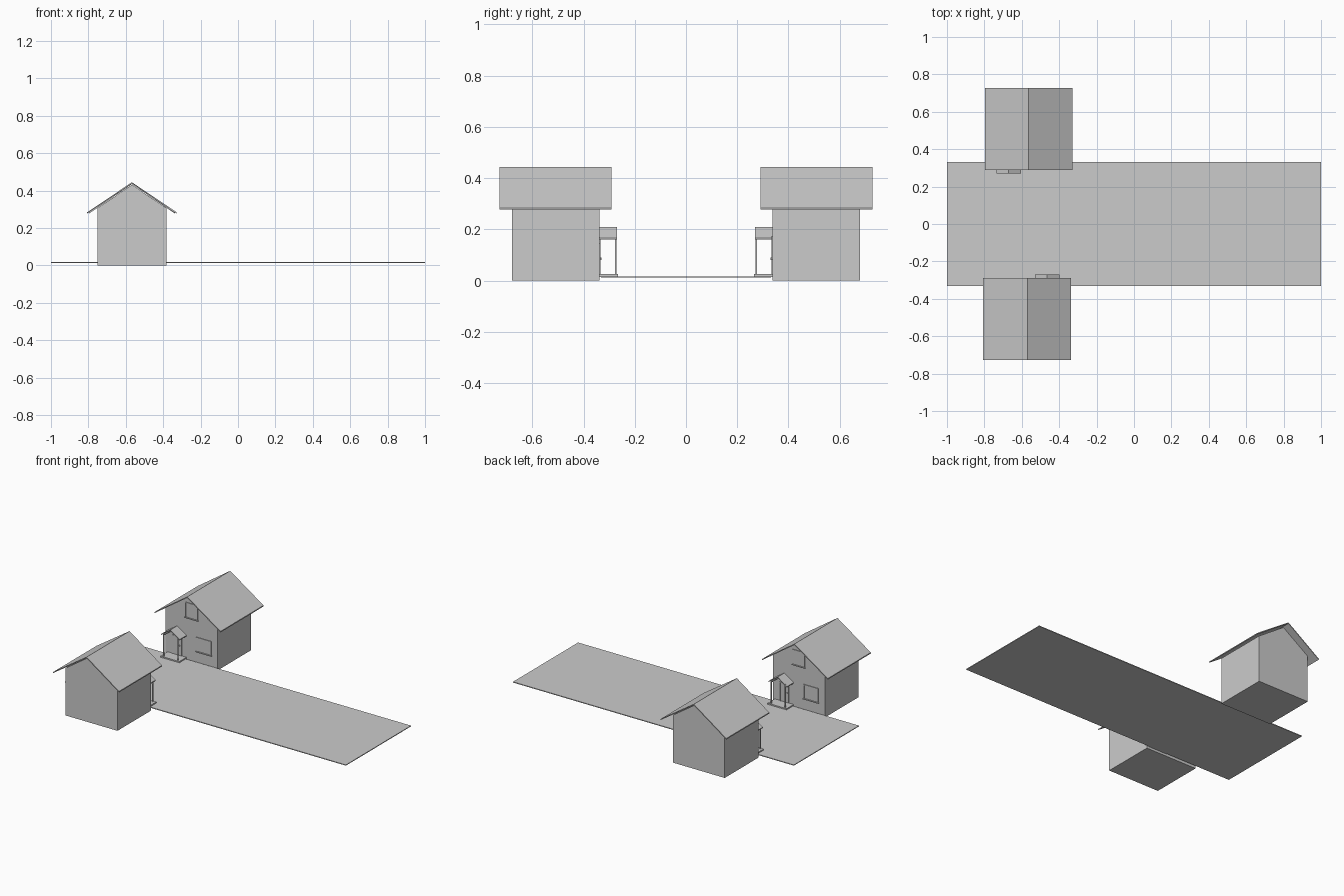
import bpy
import math

if "Cube" in bpy.data.objects:
    bpy.data.objects.remove(bpy.data.objects["Cube"])

parts = []


def mesh_object(name, verts, faces):
    me = bpy.data.meshes.new(name)
    me.from_pydata(verts, [], faces)
    ob = bpy.data.objects.new(name, me)
    bpy.context.collection.objects.link(ob)
    parts.append(ob)
    return ob


def prism(name, profile, y0, y1):
    """Extrude an x-z profile (counter-clockwise seen from -y) along y."""
    n = len(profile)
    verts = [(x, y, z) for y in (y0, y1) for x, z in profile]
    faces = [tuple(range(n)), tuple(range(2 * n - 1, n - 1, -1))]
    faces += [(i, i + n, (i + 1) % n + n, (i + 1) % n) for i in range(n)]
    return mesh_object(name, verts, faces)


def box(name, x0, x1, y0, y1, z0, z1):
    return prism(name, [(x0, z0), (x1, z0), (x1, z1), (x0, z1)], y0, y1)


def gable_roof(name, left, mid, right, eave, ridge, t, y0, y1):
    """Thin folded sheet with a chevron section."""
    profile = [(left, eave - t), (mid, ridge - t), (right, eave - t),
               (right, eave), (mid, ridge), (left, eave)]
    n = 6
    verts = [(x, y, z) for y in (y0, y1) for x, z in profile]
    faces = [(0, 1, 4, 5), (1, 2, 3, 4), (11, 10, 7, 6), (10, 9, 8, 7)]
    faces += [(i, i + n, (i + 1) % n + n, (i + 1) % n) for i in range(n)]
    return mesh_object(name, verts, faces)


def window(name, x, w, z0, z1):
    """Pane, four frame bars and a sill."""
    b = 0.005
    box(name + "_pane", x - w, x + w, WALL - 0.001, WALL + 0.002, z0, z1)
    for s in (-1, 1):
        box(name + "_side", x + s * w - b / 2, x + s * w + b / 2,
            WALL - 0.004, WALL + 0.002, z0, z1)
    box(name + "_head", x - w - b / 2, x + w + b / 2, WALL - 0.004, WALL + 0.002, z1, z1 + b)
    box(name + "_sill", x - w - 0.006, x + w + 0.006, WALL - 0.008, WALL + 0.002, z0 - b, z0)


WALL = 0.338      # y of the facade
CENTRE = -0.567   # x of both houses
PX = -0.103       # porch centre, relative to the house

# House body and main roof
prism("house_walls", [(-0.185, 0), (0.185, 0), (0.185, 0.305), (0, 0.431), (-0.185, 0.305)],
      WALL, 0.68)
gable_roof("main_roof", -0.229, 0.002, 0.239, 0.284, 0.443, 0.007, 0.29, 0.728)

# Windows
window("lower_window", 0.088, 0.05, 0.085, 0.17)
window("upper_window", 0.0, 0.042, 0.285, 0.375)

# Door with frame and knob
box("door", PX - 0.027, PX + 0.027, WALL - 0.002, WALL + 0.002, 0.025, 0.14)
for s in (-1, 1):
    box("door_jamb", PX + s * 0.03 - 0.003, PX + s * 0.03 + 0.003,
        WALL - 0.004, WALL + 0.002, 0.025, 0.146)
box("door_head", PX - 0.027, PX + 0.027, WALL - 0.004, WALL + 0.002, 0.14, 0.146)
box("door_knob", PX + 0.017, PX + 0.023, WALL - 0.008, WALL, 0.085, 0.091)

# Porch: floor, posts, beams, small roof
box("porch_floor", PX - 0.069, PX + 0.066, 0.266, WALL + 0.002, 0.015, 0.025)
for s in (-1, 1):
    x = PX + s * 0.05
    box("porch_post", x - 0.003, x + 0.003, 0.272, 0.278, 0.025, 0.175)
    box("porch_beam", x - 0.003, x + 0.003, 0.272, WALL + 0.002, 0.16, 0.166)
gable_roof("porch_roof", PX - 0.066, PX, PX + 0.066, 0.166, 0.21, 0.006, 0.269, WALL + 0.002)

# Place the house and turn a linked copy to face it across the street
for ob in list(parts):
    ob.location.x = CENTRE
    twin = ob.copy()
    twin.name = "opposite_" + ob.name
    twin.rotation_euler.z = math.pi
    bpy.context.collection.objects.link(twin)

# Street
box("street", -1, 1, -0.331, 0.331, 0.012, 0.017)
